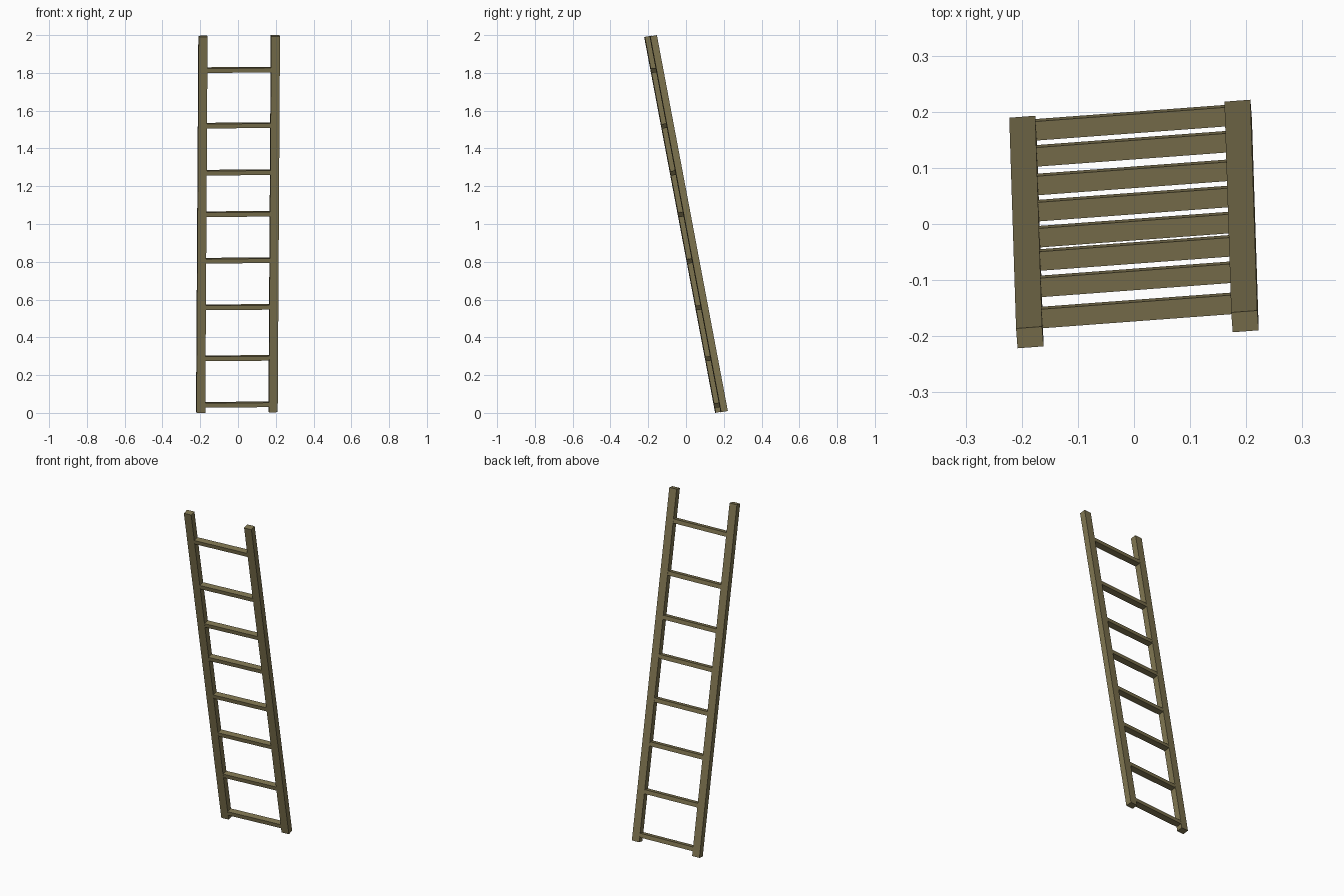
import bpy
from mathutils import Matrix, Vector

if "Cube" in bpy.data.objects:
    bpy.data.objects.remove(bpy.data.objects["Cube"])

# Weathered wood
wood = bpy.data.materials.new("olive_wood")
wood.diffuse_color = (0.21, 0.175, 0.08, 1)
wood.use_nodes = True
wood.node_tree.nodes["Principled BSDF"].inputs["Base Color"].default_value = wood.diffuse_color

# Leaning frame: local X across, Y through the depth, Z along the rails
along = Vector((0.006, -0.1855, 0.9826)).normalized()
across = Vector((1, 0.076, 0))
across = (across - across.dot(along) * along).normalized()
depth = along.cross(across)
lean = Matrix((across, depth, along)).transposed().to_4x4()
frame = Matrix.Translation((0, 0, 1)) @ lean

LENGTH, WIDTH = 2.025, 0.431
RAIL_W, RAIL_D = 0.0465, 0.036
RUNG_H, RUNG_D = 0.024, 0.0345


def plank(name, loc, size):
    bpy.ops.mesh.primitive_cube_add(size=1)
    ob = bpy.context.object
    ob.name = name
    ob.data.transform(Matrix.Diagonal((*size, 1)))
    ob.matrix_world = frame @ Matrix.Translation(loc)
    ob.data.materials.append(wood)
    return ob


# Side rails
for side, sx in (("left", -1), ("right", 1)):
    plank(side + "_rail", (sx * (WIDTH - RAIL_W) / 2, 0, 0),
          (RAIL_W, RAIL_D, LENGTH))

# Unevenly spaced rungs, slightly let into the rails
heights = (0.044, 0.29, 0.56, 0.807, 1.053, 1.273, 1.522, 1.816)
for i, z in enumerate(heights):
    plank(f"rung_{i + 1}", (0, 0, (z - 1) / along.z),
          (WIDTH - 2 * RAIL_W + 0.004, RUNG_D, RUNG_H))
